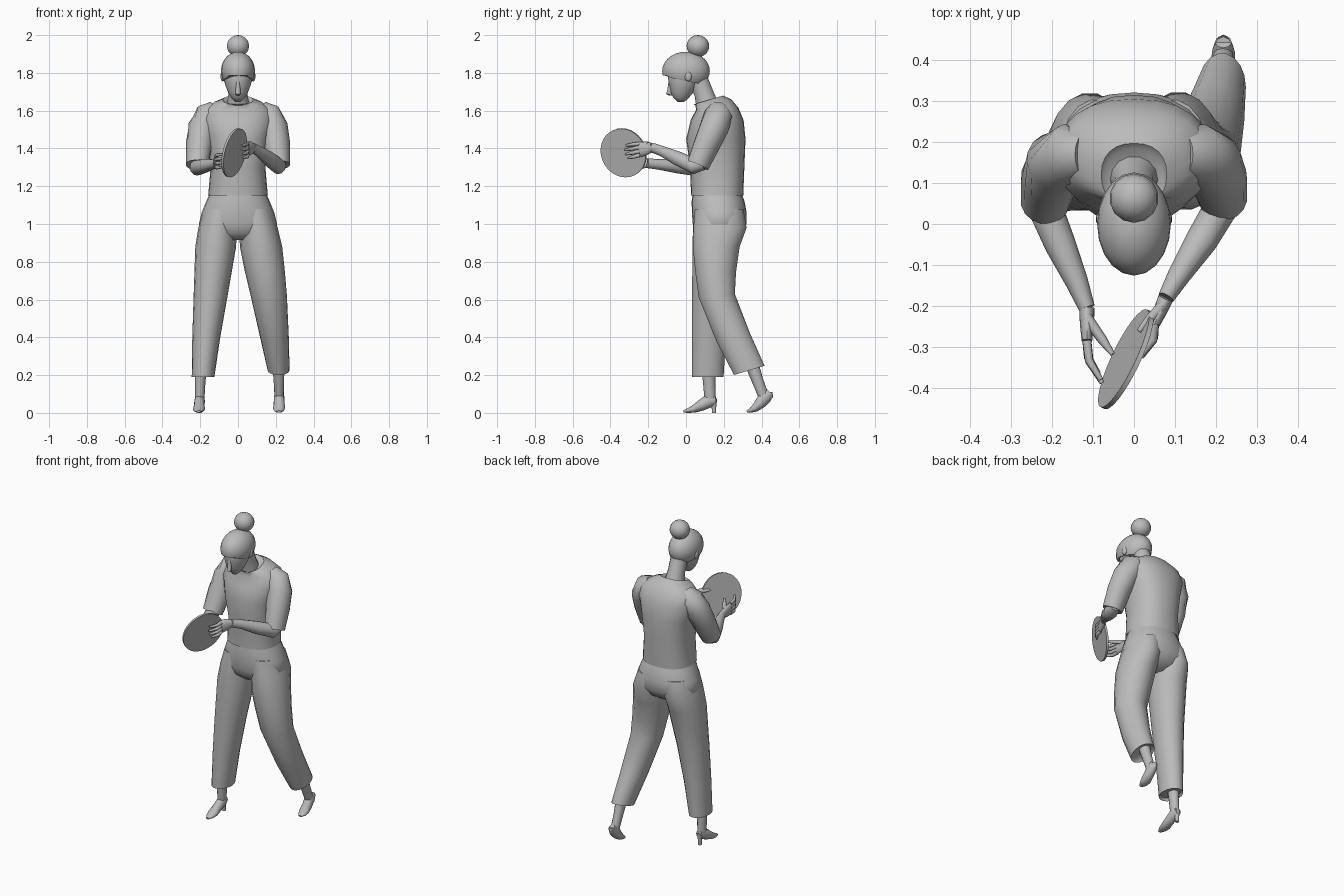
import bpy, bmesh, math
from mathutils import Vector, Matrix

cube = bpy.data.objects.get("Cube")
if cube:
    bpy.data.objects.remove(cube, do_unlink=True)

grey = bpy.data.materials.new("plain grey")
grey.use_nodes = True
COLOUR = (0.5, 0.5, 0.5, 1)
grey.diffuse_color = COLOUR
grey.node_tree.nodes["Principled BSDF"].inputs["Base Color"].default_value = COLOUR


def finish(name, bm, angle=50):
    bmesh.ops.recalc_face_normals(bm, faces=bm.faces)
    mesh = bpy.data.meshes.new(name)
    bm.to_mesh(mesh)
    bm.free()
    mesh.materials.append(grey)
    ob = bpy.data.objects.new(name, mesh)
    bpy.context.collection.objects.link(ob)
    bpy.ops.object.select_all(action='DESELECT')
    ob.select_set(True)
    bpy.context.view_layer.objects.active = ob
    bpy.ops.object.shade_smooth_by_angle(angle=math.radians(angle))
    return ob


def skin(name, rings):
    """Join rings of points into a closed tube."""
    bm = bmesh.new()
    loops = [[bm.verts.new(p) for p in ring] for ring in rings]
    n = len(loops[0])
    for a, b in zip(loops, loops[1:]):
        for i in range(n):
            j = (i + 1) % n
            bm.faces.new((a[i], a[j], b[j], b[i]))
    bm.faces.new(loops[0])
    bm.faces.new(loops[-1])
    return finish(name, bm)


def loft(name, sections, sides=18, power=2.0):
    """Upright loft; section = x, y, z, half width, half depth, tilt."""
    rings = []
    for x, y, z, rx, ry, *tilt in sections:
        slope = tilt[0] if tilt else 0
        ring = []
        for k in range(sides):
            a = math.tau * k / sides
            c, s = math.cos(a), math.sin(a)
            dx = math.copysign(abs(c) ** (2 / power), c) * rx
            dy = math.copysign(abs(s) ** (2 / power), s) * ry
            ring.append((x + dx, y + dy, z + dy * slope))
        rings.append(ring)
    return skin(name, rings)


def tube(name, points, sides=12):
    """Limb along a path; point = x, y, z, half width, half height."""
    centres = [Vector(p[:3]) for p in points]
    rings = []
    for i, p in enumerate(points):
        t = centres[min(i + 1, len(points) - 1)] - centres[max(i - 1, 0)]
        t.normalize()
        side = t.cross(Vector((0, 0, 1))).normalized()
        up = side.cross(t)
        ring = []
        for k in range(sides):
            a = math.tau * k / sides
            ring.append(centres[i] + side * p[3] * math.cos(a) + up * p[-1] * math.sin(a))
        rings.append(ring)
    return skin(name, rings)


def ball(name, centre, size, u=16, v=10):
    bm = bmesh.new()
    bmesh.ops.create_uvsphere(bm, u_segments=u, v_segments=v, radius=1)
    bmesh.ops.transform(bm, matrix=Matrix.Translation(centre) @ Matrix.Diagonal((*size, 1)), verts=bm.verts)
    return finish(name, bm)


# Shirt body with a recessed collar
loft("shirt", [
    (0, .165, 1.17, .14, .12), (0, .165, 1.15, .158, .138), (0, .165, 1.3, .145, .144),
    (0, .158, 1.45, .165, .157), (0, .165, 1.55, .19, .14), (0, .165, 1.61, .175, .112, .05),
    (0, .145, 1.645, .125, .095, .15), (0, .12, 1.657, .08, .077, .3),
    (0, .118, 1.645, .068, .065, .3)], sides=24, power=2.3)

# Trousers: hips and two legs with recessed hems
loft("trouser_hips", [
    (0, .165, 1.16, .15, .13), (0, .17, 1.12, .168, .14), (0, .176, 1.06, .192, .145),
    (0, .178, 1.0, .207, .142), (0, .17, .95, .17, .12), (0, .165, .915, .07, .07)],
    sides=24, power=2.2)
loft("left_trouser_leg", [
    (.09, .175, 1.08, .09, .13), (.108, .18, .98, .102, .143), (.122, .16, .88, .112, .126),
    (.142, .157, .75, .106, .11), (.163, .163, .62, .096, .097, .1), (.193, .25, .4, .076, .09, .25),
    (.215, .335, .225, .058, .082, .3), (.215, .332, .235, .048, .07, .3)])
loft("right_trouser_leg", [
    (-.09, .175, 1.08, .09, .13), (-.108, .178, .98, .102, .143), (-.118, .157, .88, .108, .125),
    (-.145, .133, .62, .09, .102), (-.168, .122, .4, .074, .091),
    (-.185, .115, .19, .06, .085), (-.185, .115, .205, .05, .073)])

# Lower legs and heeled shoes
loft("right_ankle", [(-.195, .12, .26, .036, .04), (-.2, .122, .17, .028, .033),
                     (-.203, .128, .07, .025, .03)], sides=12)
loft("left_ankle", [(.213, .34, .28, .036, .04), (.216, .375, .18, .028, .033),
                    (.218, .41, .09, .025, .03)], sides=12)
tube("right_shoe", [(-.203, .158, .07, .02, .022), (-.203, .125, .065, .028, .036),
                    (-.205, .08, .04, .028, .03), (-.207, .04, .02, .032, .02),
                    (-.207, .01, .012, .025, .012), (-.207, -.014, .007, .01, .006)])
tube("left_shoe", [(.218, .445, .108, .02, .022), (.218, .42, .085, .028, .036),
                   (.218, .392, .05, .029, .03), (.217, .365, .025, .032, .021),
                   (.217, .342, .013, .026, .012), (.217, .322, .007, .01, .006)])
loft("right_shoe_heel", [(-.203, .145, .075, .02, .02), (-.203, .148, .03, .012, .012),
                         (-.203, .148, 0, .011, .011)], sides=8)
loft("left_shoe_heel", [(.218, .437, .11, .02, .02), (.218, .45, .085, .012, .012),
                        (.218, .441, .072, .01, .01)], sides=8)

# Sleeves, open over the elbows
for label, s, dy in (("left", 1, .01), ("right", -1, 0)):
    tube(label + "_sleeve", [
        (s * .115, .17, 1.6, .055), (s * .155, .17, 1.575, .075), (s * .188, .15, 1.51, .077),
        (s * .207, .11, 1.42, .07), (s * .217, .053 + dy, 1.31, .06),
        (s * .217, .06 + dy, 1.325, .05)], sides=16)

# Forearms
tube("left_forearm", [(.222, .09, 1.32, .035), (.215, .045, 1.305, .042), (.165, -.04, 1.345, .039),
                      (.11, -.125, 1.385, .028), (.078, -.18, 1.405, .02, .026)])
tube("right_forearm", [(-.222, .08, 1.31, .035), (-.215, .035, 1.298, .042), (-.18, -.05, 1.307, .038),
                       (-.14, -.14, 1.315, .028), (-.115, -.205, 1.322, .02, .026)])


def hand(label, wrist, knuckle, tip, thumb, bend):
    """Flat palm, four bent fingers spread in height and a thumb."""
    w, k, t, th = map(Vector, (wrist, knuckle, tip, thumb))
    tube(label + "_palm", [(*w, .019, .025), (*w.lerp(k, .5), .017, .036), (*k, .013, .04)])
    for i, name in enumerate(("index", "middle", "ring", "little")):
        lift = Vector((0, 0, .03 - .02 * i))
        reach = (.92, 1, .95, .78)[i]
        end = k.lerp(t, reach) + lift * 1.15
        middle = k.lerp(t, reach * .5) + lift * 1.1 + Vector((bend, 0, 0))
        tube(f"{label}_{name}_finger", [(*(k + lift), .011), (*middle, .01), (*end, .006)], sides=8)
    start = w.lerp(k, .3) + Vector((0, 0, .02))
    tube(label + "_thumb", [(*start, .014), (*start.lerp(th, .6), .012), (*th, .006)], sides=8)


hand("left", (.078, -.18, 1.405), (.05, -.245, 1.395), (.018, -.325, 1.38), (.012, -.262, 1.425), .012)
hand("right", (-.115, -.205, 1.322), (-.115, -.285, 1.33), (-.078, -.388, 1.335), (-.052, -.318, 1.365), -.012)

# Round flat disc held between the hands
bm = bmesh.new()
bmesh.ops.create_cone(bm, cap_ends=True, segments=32, radius1=.132, radius2=.132, depth=.012)
turn = Vector((.88, -.42, -.22)).to_track_quat('Z', 'Y').to_matrix().to_4x4()
bmesh.ops.transform(bm, matrix=Matrix.Translation((-.02, -.33, 1.377)) @ turn, verts=bm.verts)
finish("disc", bm, 30)

# Neck, face, nose and ears
loft("neck", [(0, .115, 1.62, .062, .06, .3), (0, .095, 1.69, .05, .05, .3), (0, .06, 1.78, .052, .055)], sides=14)
loft("face", [(0, 0, 1.84, .07, .085), (0, -.008, 1.79, .078, .09), (0, -.015, 1.74, .069, .076, -.1),
              (0, -.025, 1.695, .052, .058, -.1), (0, -.03, 1.665, .034, .038, -.15),
              (0, -.028, 1.647, .016, .018)], sides=16)
loft("nose", [(0, -.083, 1.765, .008, .008), (0, -.086, 1.71, .013, .013),
              (0, -.09, 1.688, .013, .015), (0, -.08, 1.68, .008, .008)], sides=8)
for label, s in (("left", 1), ("right", -1)):
    ball(label + "_ear", (s * .082, .012, 1.782), (.011, .019, .027), 10, 8)

# Hair cap trimmed to a hairline with a parting
bm = bmesh.new()
bmesh.ops.create_uvsphere(bm, u_segments=20, v_segments=14, radius=1)
bmesh.ops.transform(bm, matrix=Matrix.Translation((0, 0, 1.81)) @ Matrix.Diagonal((.09, .126, .102, 1)), verts=bm.verts)
cut = bmesh.ops.bisect_plane(bm, geom=bm.verts[:] + bm.edges[:] + bm.faces[:], plane_co=(0, 0, 1.757),
                             plane_no=(0, -.2, -1), clear_outer=True)
rim = [g for g in cut["geom_cut"] if isinstance(g, bmesh.types.BMEdge)]
for v in {v for e in rim for v in e.verts}:
    if v.co.y < -.04:
        v.co.z += max(0, .06 - abs(v.co.x)) * .4
bmesh.ops.holes_fill(bm, edges=rim)
finish("hair", bm)
ball("hair_bun", (0, .063, 1.942), (.06, .06, .058), 14, 10)
